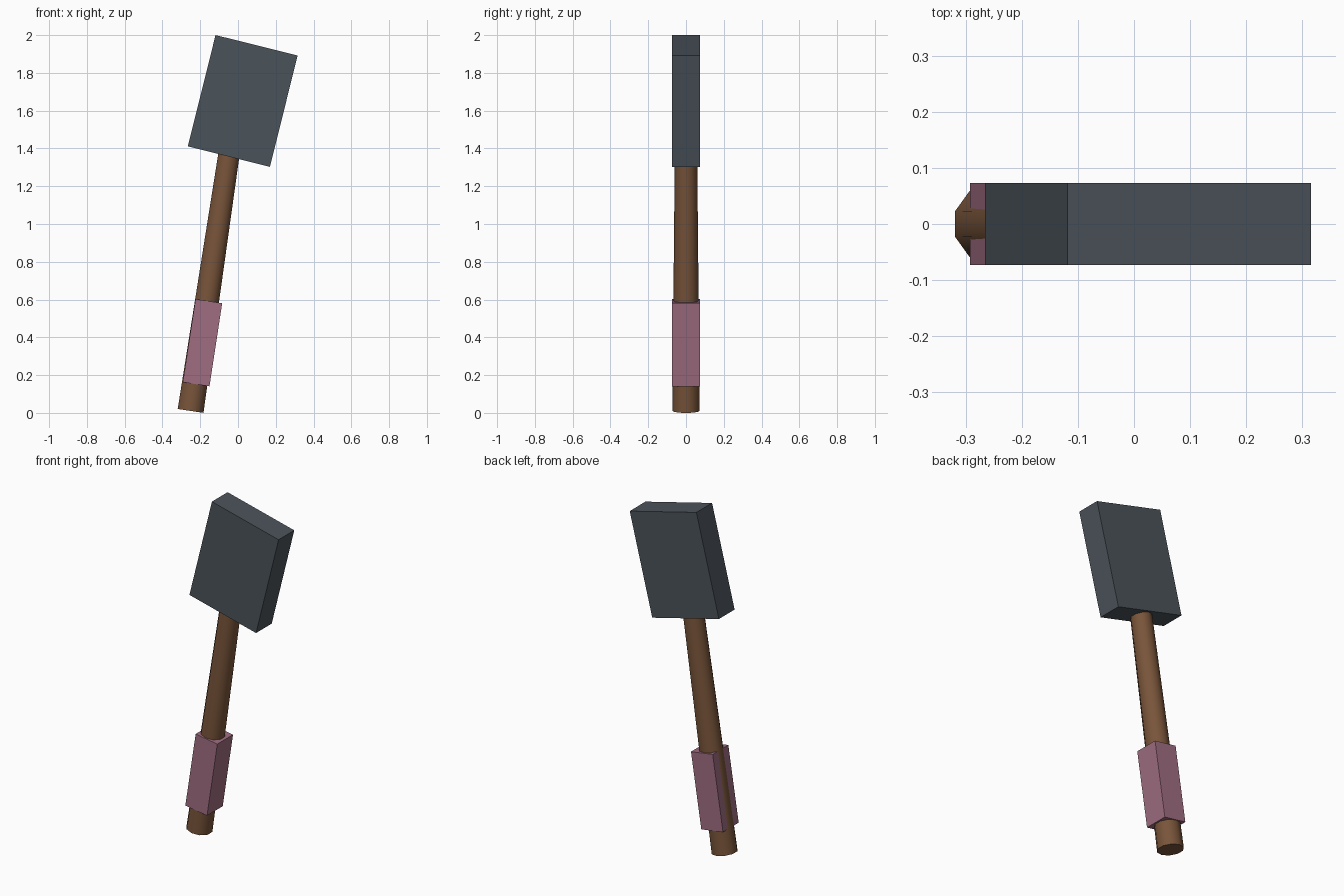
import bpy
from math import radians, sin, cos

if "Cube" in bpy.data.objects:
    bpy.data.objects.remove(bpy.data.objects["Cube"])


def paint(obj, name, rgb):
    mat = bpy.data.materials.new(name)
    mat.diffuse_color = (*rgb, 1)
    mat.use_nodes = True
    mat.node_tree.nodes["Principled BSDF"].inputs["Base Color"].default_value = mat.diffuse_color
    obj.data.materials.append(mat)


def tilted_box(name, centre, size, tilt):
    bpy.ops.mesh.primitive_cube_add(size=1, location=centre,
                                    rotation=(0, radians(tilt), 0))
    obj = bpy.context.object
    obj.name = name
    obj.scale = size
    bpy.ops.object.transform_apply(location=False, rotation=False, scale=True)
    return obj


# Tapered ten-sided wooden handle, running up into the head
length, tilt = 1.45, radians(8.5)
bpy.ops.mesh.primitive_cone_add(
    vertices=10, radius1=0.0725, radius2=0.0585, depth=length,
    location=(-0.251 + sin(tilt) * length / 2, 0, 0.0105 + cos(tilt) * length / 2),
    rotation=(0, tilt, 0))
handle = bpy.context.object
handle.name = "handle"
bpy.ops.object.shade_smooth_by_angle(angle=radians(45))
paint(handle, "wood", (0.19, 0.09, 0.042))

# Square grip wrap, set slightly off the handle's axis
grip = tilted_box("grip", (-0.188, 0, 0.3715), (0.143, 0.146, 0.445), 8.7)
paint(grip, "grip_wrap", (0.35, 0.155, 0.22))

# Block head
head = tilted_box("head", (0.025, 0, 1.6515), (0.448, 0.146, 0.607), 14)
paint(head, "dark_metal", (0.071, 0.087, 0.102))
